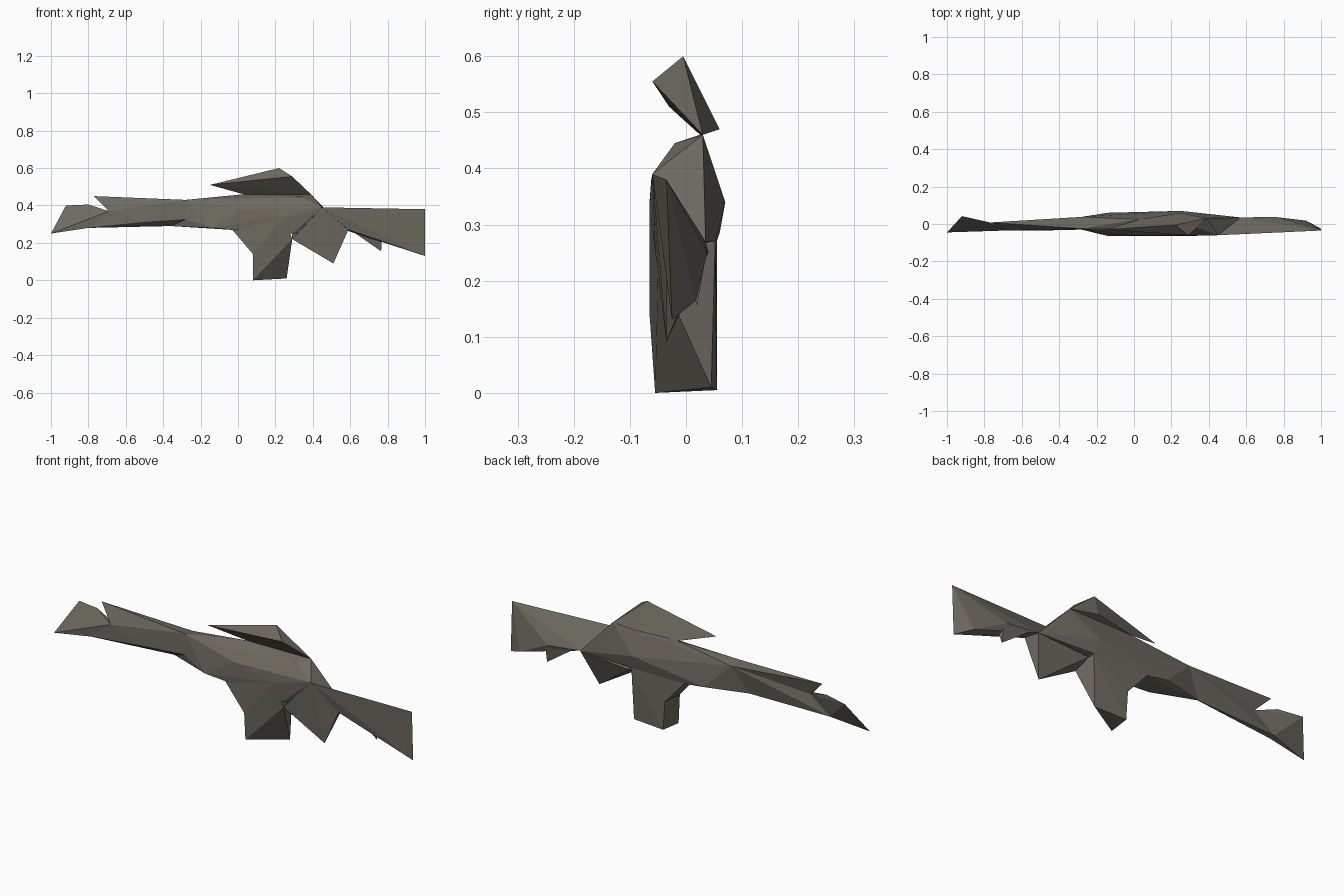
import bpy, bmesh

if "Cube" in bpy.data.objects:
    bpy.data.objects.remove(bpy.data.objects["Cube"])

mat = bpy.data.materials.new("gunmetal grey")
mat.diffuse_color = (0.155, 0.143, 0.116, 1)
mat.use_nodes = True
mat.node_tree.nodes["Principled BSDF"].inputs["Base Color"].default_value = mat.diffuse_color


def facet(name, pts):
    """Flat-faced solid wrapped around a few corner points."""
    bm = bmesh.new()
    for p in pts:
        bm.verts.new(p)
    res = bmesh.ops.convex_hull(bm, input=bm.verts[:])
    junk = {g for g in res["geom_interior"] + res["geom_unused"]
            if isinstance(g, bmesh.types.BMVert)}
    bmesh.ops.delete(bm, geom=list(junk), context='VERTS')
    bmesh.ops.recalc_face_normals(bm, faces=bm.faces[:])
    me = bpy.data.meshes.new(name)
    bm.to_mesh(me)
    bm.free()
    me.materials.append(mat)
    ob = bpy.data.objects.new(name, me)
    bpy.context.collection.objects.link(ob)
    return ob


# shared joints between neighbouring parts
neck = [(-.69, -.035, .37), (-.69, -.01, .37)]
barrel_under = [(-.8, -.035, .28), (-.8, -.01, .285)]
barrel_root = [(-.28, -.025, .43), (-.28, .038, .42)]
barrel_base = [(-.28, -.03, .325), (-.36, .005, .29)]
ridge = [(.03, .025, .46), (.39, .03, .46)]
handle_top = [(.29, -.05, .22), (.27, .052, .27)]
stock_root = [(.45, -.06, .39), (.57, .035, .27)]

# flared muzzle at the left end
facet("muzzle", neck + barrel_under + [
    (-1, -.045, .25), (-.92, .042, .40), (-.8, .015, .405)])

# barrel and the pointed rib on top of it
facet("barrel", neck + barrel_under + barrel_root + barrel_base + [
    (-.50, -.035, .31)])
facet("top_rib", neck + barrel_root + [(-.77, .008, .45)])

# receiver
facet("receiver", barrel_root + barrel_base + ridge + stock_root + [
    (-.14, -.064, .28), (-.14, .06, .285), (-.03, -.06, .27), (-.03, .055, .27),
    (.29, -.055, .25), (.27, .052, .27), (.34, -.02, .445),
    (.02, -.062, .38), (.25, -.065, .34), (.25, .07, .34)])

# magazine: tapered root over a three-sided block
mag_mid = [(.08, -.065, .14), (.08, .055, .15)]
facet("magazine_root", mag_mid + handle_top + [
    (-.03, -.06, .27), (-.03, .055, .27), (.25, -.065, .34)])
facet("magazine", mag_mid + handle_top + [
    (.08, -.055, 0), (.09, .055, .005), (.26, .045, .01)])

# pointed grip
facet("grip", stock_root + [(.29, -.05, .22), (.29, .04, .25),
                            (.59, -.035, .27), (.51, -.035, .09)])

# shoulder stock, sloping down to the back, and the small fin below it
facet("stock", stock_root + [
    (1, -.035, .38), (1, -.025, .13), (.59, -.04, .27),
    (.75, .038, .25), (.92, .018, .165), (.77, -.03, .215)])
facet("stock_fin", [(.765, .02, .155), (.765, .034, .24), (.60, .034, .27),
                    (.77, -.005, .23)])

# folded scope touching the receiver ridge
facet("scope", ridge + [(.22, -.005, .60), (.29, -.06, .555),
                        (-.15, -.03, .51), (.25, .06, .47)])
